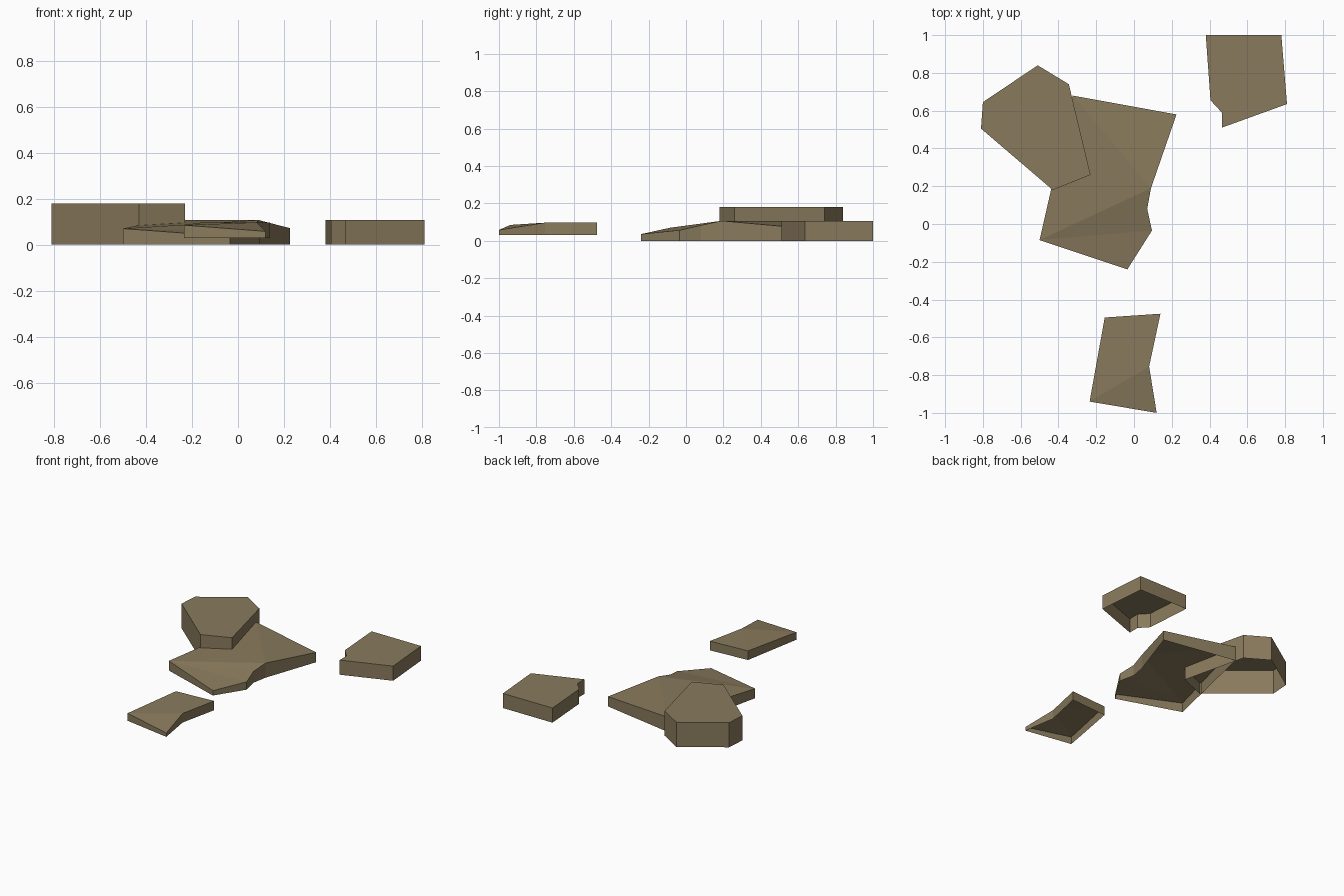
import bpy, bmesh

if "Cube" in bpy.data.objects:
    bpy.data.objects.remove(bpy.data.objects["Cube"])

stone = bpy.data.materials.new("brown_stone")
stone.diffuse_color = (0.25, 0.195, 0.108, 1)
stone.use_nodes = True
stone.node_tree.nodes["Principled BSDF"].inputs["Base Color"].default_value = stone.diffuse_color


def slab(name, outline, bottom, facets=None):
    """Open-bottomed rock slab: outline of (x, y, top z), walls down to bottom."""
    bm = bmesh.new()
    top = [bm.verts.new(p) for p in outline]
    low = [bm.verts.new((x, y, bottom)) for x, y, z in outline]
    n = len(top)
    for f in facets or [range(n)]:
        bm.faces.new([top[i] for i in f])
    for i in range(n):
        j = (i + 1) % n
        bm.faces.new((top[j], top[i], low[i], low[j]))
    for f in bm.faces:
        f.smooth = False
    me = bpy.data.meshes.new(name)
    bm.to_mesh(me)
    bm.free()
    me.materials.append(stone)
    ob = bpy.data.objects.new(name, me)
    bpy.context.collection.objects.link(ob)


def flat(points, z):
    return [(x, y, z) for x, y in points]


# All outlines run counter-clockwise seen from above.
# Tall flat slab
slab("tall_slab", flat([(-0.51, 0.84), (-0.80, 0.645), (-0.81, 0.505),
                        (-0.43, 0.18), (-0.23, 0.26), (-0.345, 0.74)], 0.18), 0)

# Separate flat slab at back right
slab("right_slab", flat([(0.38, 1.0), (0.405, 0.655), (0.465, 0.59),
                         (0.465, 0.51), (0.81, 0.635), (0.78, 1.0)], 0.107), 0)

# Large sloping slab, creased from its left corner
slab("main_slab", [(-0.50, -0.085, 0.07), (-0.035, -0.24, 0.036),
                   (0.095, -0.035, 0.057), (0.07, 0.08, 0.083),
                   (0.09, 0.19, 0.107), (0.225, 0.58, 0.072),
                   (-0.325, 0.68, 0.107)], 0,
     [(0, 1, 2), (0, 2, 3), (0, 3, 4), (0, 4, 6), (4, 5, 6)])

# Small raised slab at the front, dipping forward
slab("front_slab", [(-0.235, -0.94, 0.085), (0.12, -1.0, 0.058),
                    (0.08, -0.755, 0.097), (0.14, -0.475, 0.097),
                    (-0.155, -0.495, 0.097)], 0.03,
     [(0, 1, 2), (0, 2, 4), (2, 3, 4)])
